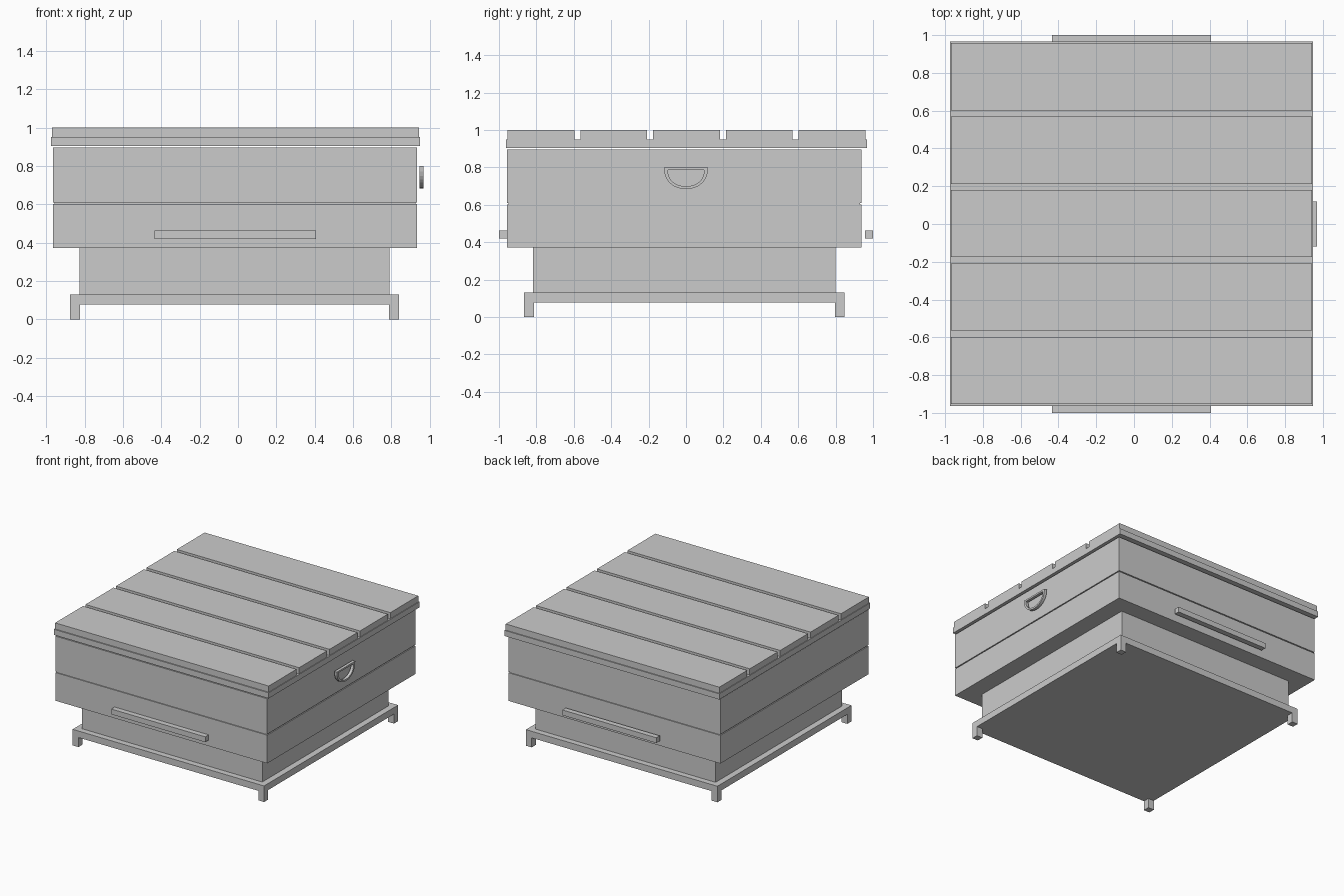
import bpy, bmesh, math

if "Cube" in bpy.data.objects:
    bpy.data.objects.remove(bpy.data.objects["Cube"])


def new_object(name, bm):
    bmesh.ops.recalc_face_normals(bm, faces=bm.faces)
    mesh = bpy.data.meshes.new(name)
    bm.to_mesh(mesh)
    bm.free()
    ob = bpy.data.objects.new(name, mesh)
    bpy.context.collection.objects.link(ob)
    return ob


def box(name, x, y, z):
    bm = bmesh.new()
    bmesh.ops.create_cube(bm, size=1)
    for v in bm.verts:
        for i, (lo, hi) in enumerate((x, y, z)):
            v.co[i] = hi if v.co[i] > 0 else lo
    return new_object(name, bm)


# Stand: flat tray with four short corner legs
TX, TY, LEG = (-0.875, 0.84), (-0.866, 0.848), 0.052
box("stand_tray", TX, TY, (0.077, 0.13))
for side, x in (("left", (TX[0], TX[0] + LEG)), ("right", (TX[1] - LEG, TX[1]))):
    for end, y in (("front", (TY[0], TY[0] + LEG)), ("back", (TY[1] - LEG, TY[1]))):
        box(f"{end}_{side}_leg", x, y, (0, 0.077))

# Stacked bodies
box("base_box", (-0.825, 0.79), (-0.818, 0.80), (0.13, 0.372))
box("lower_box", (-0.965, 0.932), (-0.957, 0.938), (0.372, 0.60))
box("joint_strip", (-0.957, 0.924), (-0.949, 0.93), (0.60, 0.608))
box("upper_box", (-0.965, 0.932), (-0.957, 0.938), (0.608, 0.895))

# Lid slab and five planks
box("lid_slab", (-0.975, 0.948), (-0.963, 0.967), (0.904, 0.95))
for i in range(5):
    y = -0.954 + i * 0.389
    box(f"lid_plank_{i + 1}", (-0.97, 0.943), (y, y + 0.357), (0.95, 1.0))

# Long grip bars, front and back
for end, y in (("front", (-1.0, -0.957)), ("back", (0.957, 1.0))):
    box(f"{end}_grip_bar", (-0.435, 0.407), y, (0.42, 0.463))


# Half-round pull on the right side: a D-shaped ring
def half_round(ry, top, bottom, n=16):
    pts = []
    for i in range(n + 1):
        a = math.pi * i / n
        pts.append((ry * math.cos(a), top - (top - bottom) * math.sin(a) ** 0.85))
    return pts


bm = bmesh.new()
loops = []
for x in (0.945, 0.968):
    for prof in (half_round(0.118, 0.80, 0.683), half_round(0.097, 0.786, 0.698)):
        loops.append([bm.verts.new((x, y, z)) for y, z in prof])
bo, bi, fo, fi = loops
for a, b in ((bo, bi), (fi, fo), (fo, bo), (bi, fi)):
    for i in range(len(a)):
        j = (i + 1) % len(a)
        bm.faces.new((a[i], a[j], b[j], b[i]))
pull = new_object("side_pull", bm)
